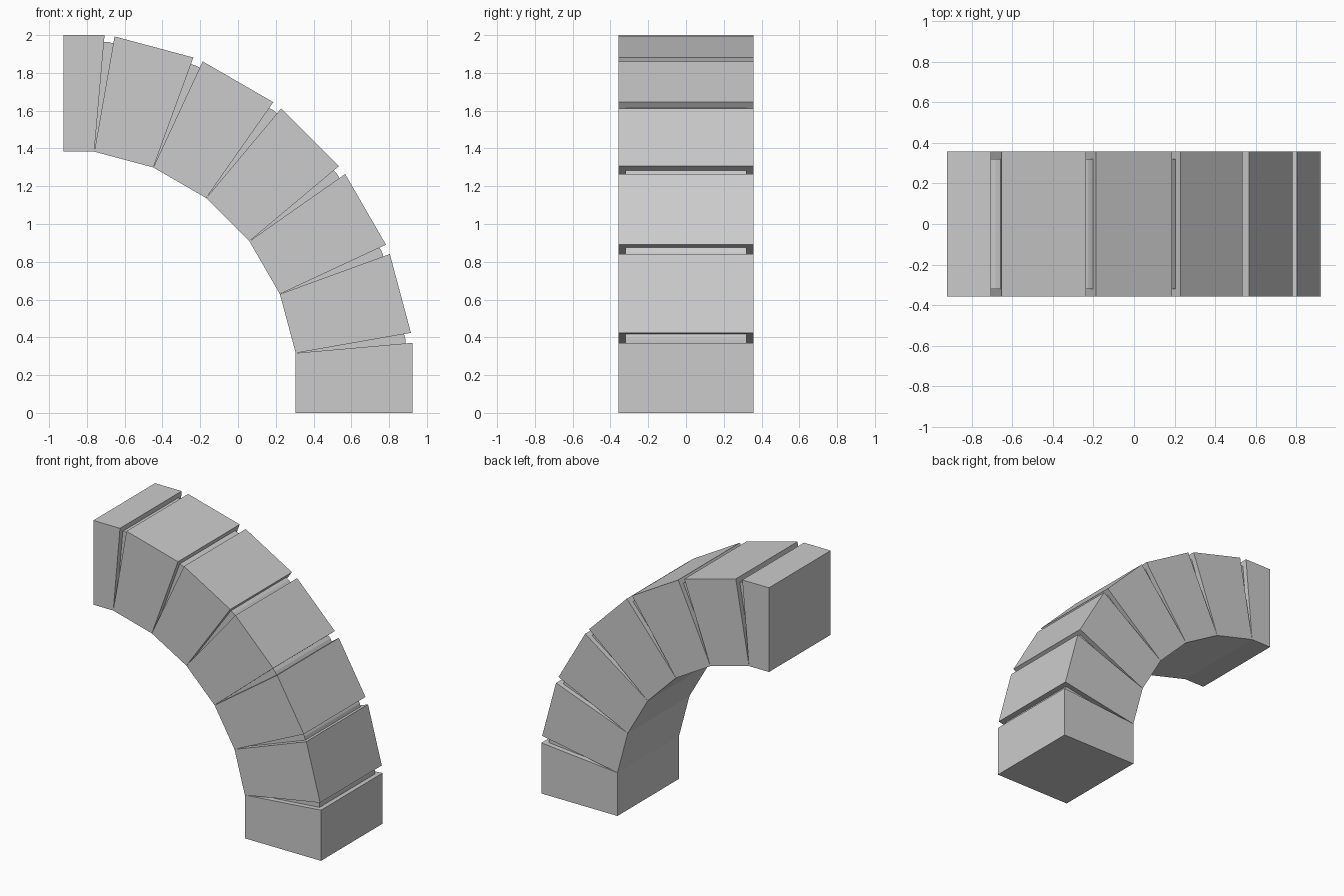
import bpy
import math

if "Cube" in bpy.data.objects:
    bpy.data.objects.remove(bpy.data.objects["Cube"])

CX, CZ = -0.9225, 0.155          # bend centre
R_IN, R_OUT = 1.228, 1.845       # inner and outer face distances
HALF_Y, INSET = 0.357, 0.037
STEP = math.radians(15)
MITRE = math.tan(STEP / 2)
OUT_HALF = 0.216                 # half length of a block on the outside of the bend


def prism(name, profile, angle, half_y):
    """Extrude a (radius, tangent) profile along y, turned around the bend centre."""
    c, s = math.cos(angle), math.sin(angle)
    pts = [(CX + r * c - t * s, CZ + r * s + t * c) for r, t in profile]
    n = len(pts)
    verts = [(x, y, z) for y in (-half_y, half_y) for x, z in pts]
    faces = [tuple(range(n)), tuple(range(2 * n - 1, n - 1, -1))]
    faces += [(i, i + n, (i + 1) % n + n, (i + 1) % n) for i in range(n)]
    mesh = bpy.data.meshes.new(name)
    mesh.from_pydata(verts, [], faces)
    mesh.update()
    obj = bpy.data.objects.new(name, mesh)
    bpy.context.collection.objects.link(obj)


for i in range(7):
    # Wedge-cut outer block; the two end blocks stop square
    lo_in, lo_out = -R_IN * MITRE, -OUT_HALF
    hi_in, hi_out = R_IN * MITRE, OUT_HALF
    if i == 0:
        lo_in = lo_out = -CZ
    if i == 6:
        hi_in = hi_out = 0.0
    prism(f"bend_block_{i + 1}",
          [(R_IN, lo_in), (R_OUT, lo_out), (R_OUT, hi_out), (R_IN, hi_in)],
          i * STEP, HALF_Y)

    # Slimmer core, seen only inside the gaps between blocks
    a, b = R_IN + 0.01, R_OUT - INSET
    lo = (-a * MITRE, -b * MITRE) if i > 0 else (-0.1, -0.1)
    hi = (a * MITRE, b * MITRE) if i < 6 else (-0.05, -0.05)
    prism(f"inner_core_{i + 1}",
          [(a, lo[0]), (b, lo[1]), (b, hi[1]), (a, hi[0])],
          i * STEP, HALF_Y - INSET)
